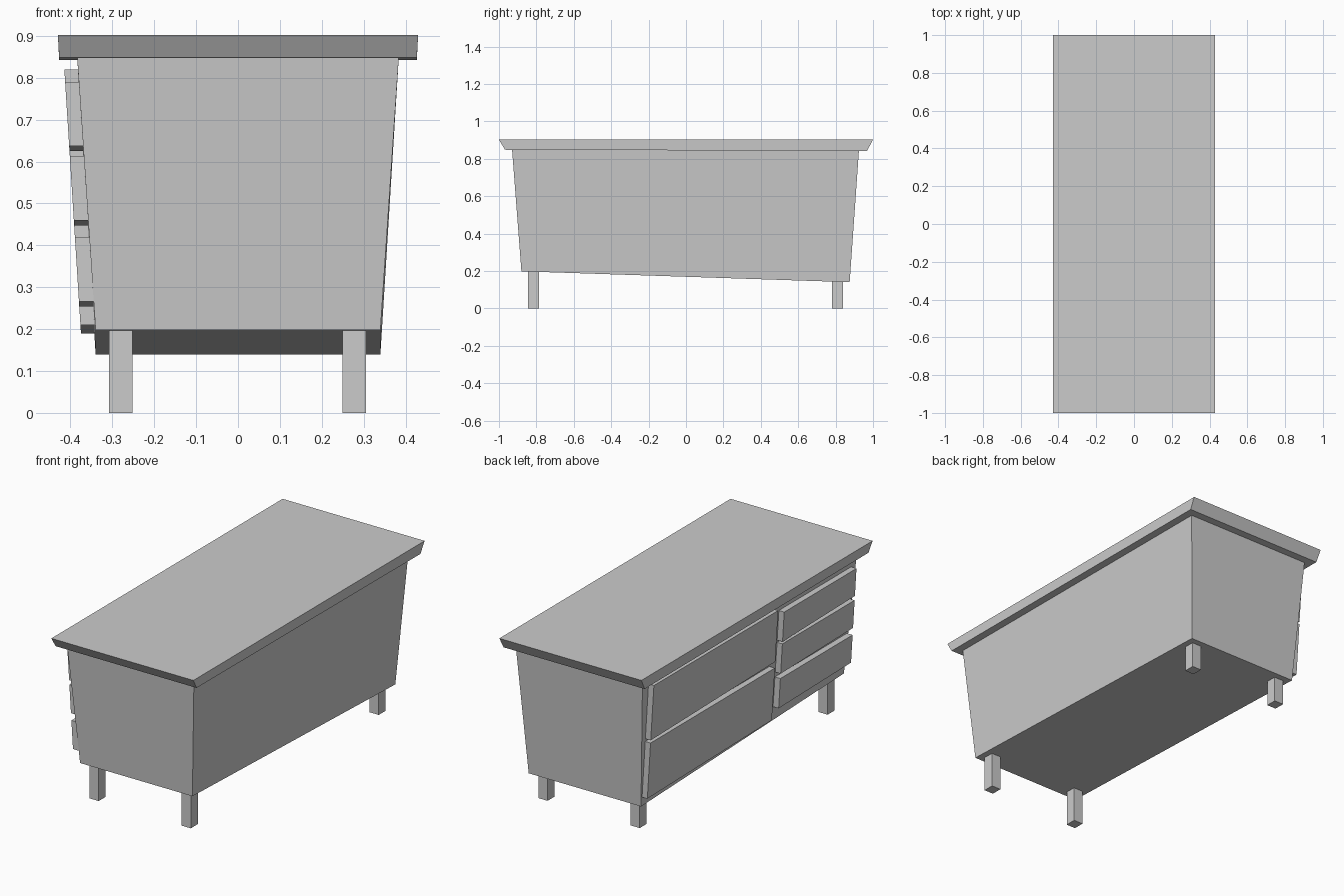
import bpy

cube = bpy.data.objects.get("Cube")
if cube:
    bpy.data.objects.remove(cube, do_unlink=True)

grey = bpy.data.materials.new("plain grey")
grey.use_nodes = True
colour = (0.6, 0.6, 0.6, 1)
grey.diffuse_color = colour
grey.node_tree.nodes["Principled BSDF"].inputs["Base Color"].default_value = colour


def hexahedron(name, bottom, top):
    """Box from four bottom and four top corners, both counter-clockwise."""
    mesh = bpy.data.meshes.new(name)
    sides = [(i, (i + 1) % 4, (i + 1) % 4 + 4, i + 4) for i in range(4)]
    mesh.from_pydata(bottom + top, [], [(3, 2, 1, 0), (4, 5, 6, 7)] + sides)
    mesh.materials.append(grey)
    obj = bpy.data.objects.new(name, mesh)
    bpy.context.collection.objects.link(obj)
    return obj


def ring(x, y0, y1, z0, z1):
    """Rectangle symmetric in x, with its own height at each y end."""
    return [(-x, y0, z0), (x, y0, z0), (x, y1, z1), (-x, y1, z1)]


# Tapered cabinet body with a sloping underside
hexahedron("cabinet_body", ring(0.34, -0.88, 0.875, 0.198, 0.14),
           ring(0.384, -0.93, 0.925, 0.85, 0.85))

# Overhanging top with slanted ends
hexahedron("table_top", ring(0.427, -0.968, 0.968, 0.848, 0.842),
           ring(0.43, -1, 1, 0.902, 0.902))

# Square legs reaching into the body
for end, y, height in (("front", -0.815, 0.2), ("back", 0.81, 0.15)):
    for side, x in (("right", -0.28), ("left", 0.278)):
        corners = [(x + a, y + b) for a, b in
                   ((-0.028, -0.03), (0.028, -0.03), (0.028, 0.03), (-0.028, 0.03))]
        hexahedron(f"{end}_{side}_leg", [(*c, 0) for c in corners],
                   [(*c, height) for c in corners])


def outer_x(z):
    """Drawer face position, following the slant of the side wall."""
    return -0.363 - 0.063 * z


def drawer(name, y0, y1, low0, low1, high):
    depth = 0.042
    def level(z0, z1):
        return [(outer_x(z0), y0, z0), (outer_x(z0) + depth, y0, z0),
                (outer_x(z1) + depth, y1, z1), (outer_x(z1), y1, z1)]
    hexahedron(name, level(low0, low1), level(high, high))


# Three small drawers, then two wide ones
for i, (low, high) in enumerate(((0.637, 0.79), (0.459, 0.613), (0.266, 0.42))):
    drawer(f"small_drawer_{i + 1}", -0.885, -0.26, low, low - 0.012, high)
for i, (low, high) in enumerate(((0.535, 0.82), (0.21, 0.5))):
    drawer(f"wide_drawer_{i + 1}", -0.205, 0.87, low, low - 0.02, high)
